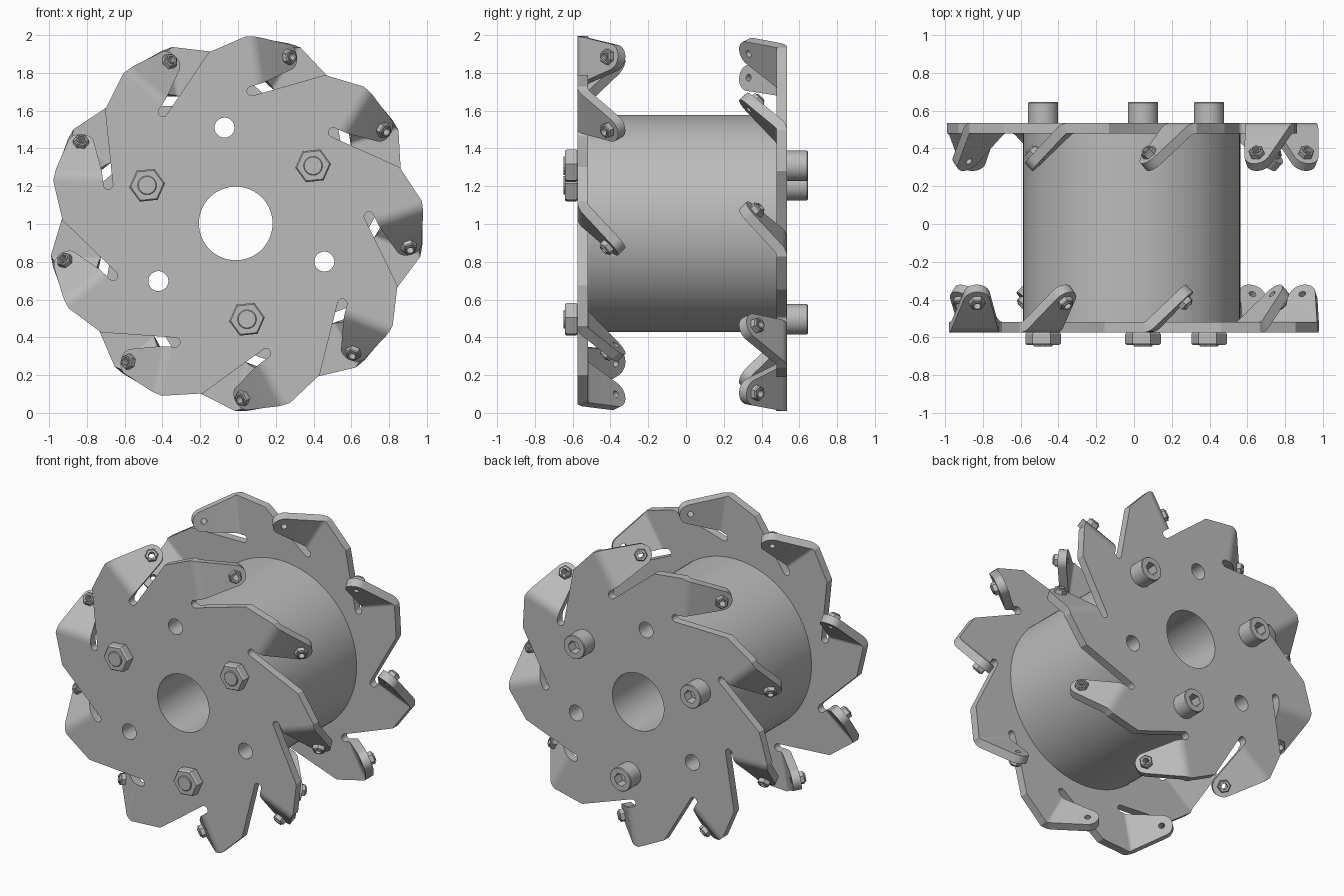
import bpy, bmesh
from math import sin, cos, pi, radians
from mathutils import Matrix, Vector

if "Cube" in bpy.data.objects:
    bpy.data.objects.remove(bpy.data.objects["Cube"])

steel = bpy.data.materials.new("grey_steel")
steel.use_nodes = True
GREY = (0.5, 0.5, 0.5, 1)
steel.diffuse_color = GREY
steel.node_tree.nodes["Principled BSDF"].inputs["Base Color"].default_value = GREY

CENTRE = Vector((-0.012, -0.02, 1.003))
ARMS, STEP, FIRST = 9, 40, 98.3
HALF, THICK = 0.5, 0.055              # drum half length, sheet thickness
MID = -(HALF + THICK / 2)             # middle of the front sheet
HOLE_X, HOLE_T, TIP_R = 0.832, 0.38, 0.07
FOLD_T, BEND_R = 0.1975, 0.06
FOLD_TOP, FOLD_LOW = 0.973, 0.708
BOLT_RING, BOLT_ANGLE = 0.511, 36.7


def frame(angle):
    """Local x points outward, y clockwise, z from front to back along the axle."""
    a = radians(angle)
    m = Matrix(((cos(a), sin(a), 0), (0, 0, 1), (sin(a), -cos(a), 0))).to_4x4()
    return Matrix.Translation(CENTRE) @ m


def finish(mesh):
    mesh.shade_smooth()
    mesh.set_sharp_from_angle(angle=radians(30))


def place(name, mesh, matrix):
    ob = bpy.data.objects.new(name, mesh)
    bpy.context.scene.collection.objects.link(ob)
    ob.matrix_world = matrix
    return ob


def to_mesh(name, bm):
    bmesh.ops.remove_doubles(bm, verts=bm.verts, dist=1e-5)
    bmesh.ops.recalc_face_normals(bm, faces=bm.faces)
    mesh = bpy.data.meshes.new(name)
    bm.to_mesh(mesh)
    bm.free()
    mesh.materials.append(steel)
    finish(mesh)
    return mesh


def turned(name, sides, profile):
    """Solid around local z from (radius, z) rings, capped at both ends."""
    bm = bmesh.new()
    rings = [[bm.verts.new((r * cos(2 * pi * i / sides), r * sin(2 * pi * i / sides), z))
              for i in range(sides)] for r, z in profile]
    for a, b in zip(rings, rings[1:]):
        for i in range(sides):
            j = (i + 1) % sides
            bm.faces.new((a[i], a[j], b[j], b[i]))
    bm.faces.new(rings[0])
    bm.faces.new(rings[-1])
    return to_mesh(name, bm)


def cut(ob, cutters):
    """Subtract (mesh, matrix) cutters from an object and bake the result."""
    helpers = []
    for mesh, matrix in cutters:
        helper = place("cutter", mesh, matrix)
        helper.hide_render = True
        helpers.append(helper)
        mod = ob.modifiers.new("cut", 'BOOLEAN')
        mod.operation, mod.solver, mod.object = 'DIFFERENCE', 'EXACT', helper
    graph = bpy.context.evaluated_depsgraph_get()
    graph.update()
    baked = bpy.data.meshes.new_from_object(ob.evaluated_get(graph))
    ob.modifiers.clear()
    ob.data = baked
    finish(baked)
    for helper in helpers:
        bpy.data.objects.remove(helper)
    return ob


# Sheet plate outline: slot end, leading edge, outer edge and fold of each arm
def plate_mesh():
    slot, slot_r, lead = Vector((0.641, -0.296, 0)), 0.025, radians(42.3)
    arm = []
    for i in range(9):
        a = lead + pi / 2 + pi * i / 8
        arm.append(slot + slot_r * Vector((cos(a), sin(a), 0)))
    arm.reverse()
    # The arc runs from the neighbouring arm's side round to the leading edge
    if arm[0].y > arm[-1].y:
        arm.reverse()
    arm += [Vector((0.917, -0.011, 0)), Vector((FOLD_TOP, FOLD_T, 0)),
            Vector((FOLD_LOW, FOLD_T, 0))]
    bm = bmesh.new()
    verts = []
    for k in range(ARMS):
        turn = Matrix.Rotation(radians(STEP * k), 3, 'Z')
        verts += [bm.verts.new(turn @ p + Vector((0, 0, MID - THICK / 2))) for p in arm]
    face = bm.faces.new(verts)
    new = bmesh.ops.extrude_face_region(bm, geom=[face])["geom"]
    bmesh.ops.translate(bm, vec=(0, 0, THICK),
                        verts=[g for g in new if isinstance(g, bmesh.types.BMVert)])
    return to_mesh("plate", bm)


# Folded tab: bend, tapering sides and a round end about the hole
def tab_mesh():
    tangent, tilt = radians(75.8), pi / 4
    end_w = TIP_R * sin(tangent)
    total = BEND_R * tilt + 0.198 + TIP_R * cos(tangent)
    stations = []                     # y, z, tilt, low x, high x
    for i in range(7):
        b = tilt * i / 6
        f = BEND_R * b / total
        stations.append((FOLD_T + BEND_R * sin(b), MID + BEND_R * (1 - cos(b)), b,
                         FOLD_LOW + f * (HOLE_X - end_w - FOLD_LOW),
                         FOLD_TOP + f * (HOLE_X + end_w - FOLD_TOP)))
    for i in range(9):
        a = tangent * (1 - i / 8)
        q, w = TIP_R * cos(a) * cos(tilt), TIP_R * sin(a)
        stations.append((HOLE_T + q, q - HOLE_T + 0.01, tilt, HOLE_X - w, HOLE_X + w))
    bm = bmesh.new()
    rows = []
    for y, z, b, lo, hi in stations:
        n = Vector((0, sin(b), -cos(b))) * THICK / 2
        rows.append([bm.verts.new(Vector((x, y, z)) + s * n)
                     for x, s in ((lo, 1), (hi, 1), (hi, -1), (lo, -1))])
    for a, b in zip(rows, rows[1:]):
        for i in range(4):
            j = (i + 1) % 4
            bm.faces.new((a[i], a[j], b[j], b[i]))
    bm.faces.new(rows[0])
    bm.faces.new(rows[-1])
    bmesh.ops.remove_doubles(bm, verts=bm.verts, dist=1e-5)
    return to_mesh("tab", bm)


# Local z of this frame leaves the outer face of the tab through its hole
hole_frame = (Matrix.Translation((HOLE_X, HOLE_T, -HOLE_T + 0.01))
              @ Matrix.Rotation(radians(135), 4, 'X').inverted())
pin = turned("pin", 16, [(0.019, -0.2), (0.019, 0.2)])
tab = cut(place("tab", tab_mesh(), Matrix()), [(pin, hole_frame)])
nut = cut(place("small_nut", turned("small_nut", 6, [
    (0.042, 0), (0.042, 0.026), (0.036, 0.031)]), Matrix()), [(pin, Matrix())])
collar = cut(place("collar", turned("collar", 20, [
    (0.027, 0.028), (0.027, 0.038)]), Matrix()), [(pin, Matrix())])
parts = [("tab", tab.data, Matrix()),
         ("small_nut", nut.data, hole_frame @ Matrix.Translation((0, 0, THICK / 2))),
         ("nut_collar", collar.data, hole_frame @ Matrix.Translation((0, 0, THICK / 2)))]
for ob in (tab, nut, collar):
    bpy.data.objects.remove(ob)

# Centre bore and the open bolt holes
bore = turned("bore", 64, [(0.195, -1), (0.195, 1)])
drill = turned("drill", 24, [(0.053, -1), (0.053, 1)])
openings = [(bore, frame(0))]
for k in range(3):
    openings.append((drill, frame(BOLT_ANGLE + 60 + 120 * k)
                     @ Matrix.Translation((BOLT_RING, 0, 0))))

# Two identical sheets, the back one turned over about a radius
plate = plate_mesh()
for side, flip in (("front", Matrix()), ("back", Matrix.Rotation(pi, 4, 'X'))):
    cut(place(side + "_plate", plate, frame(FIRST) @ flip), openings)
    for k in range(ARMS):
        for name, mesh, local in parts:
            place(f"{side}_{name}_{k + 1}", mesh, frame(FIRST + STEP * k) @ flip @ local)

# Drum in two halves
for side, z0, z1 in (("front", -HALF, 0), ("back", 0, HALF)):
    half = turned("drum", 96, [(0.575, z0), (0.575, z1)])
    cut(place(side + "_drum_half", half, frame(0)), openings)

# Three through bolts: socket head at the back, hex nut at the front
face = HALF + THICK
socket = turned("socket", 6, [(0.045, face + 0.045), (0.045, face + 0.3)])
head = turned("bolt_head", 40, [(0.08, face), (0.08, face + 0.105), (0.076, face + 0.11)])
big_nut = turned("bolt_nut", 6, [(0.087, -face - 0.066), (0.095, -face - 0.056),
                                 (0.095, -face - 0.008), (0.089, -face)])
shaft = turned("bolt_shaft", 32, [(0.046, -face - 0.074), (0.05, -face - 0.07), (0.05, face)])
for k in range(3):
    b = BOLT_ANGLE + 120 * k
    at = frame(b) @ Matrix.Translation((BOLT_RING, 0, 0))
    upright = at @ Matrix.Rotation(radians(b - 6), 4, 'Z')
    cut(place(f"bolt_head_{k + 1}", head, at), [(socket, upright)])
    place(f"bolt_nut_{k + 1}", big_nut, upright)
    place(f"bolt_shaft_{k + 1}", shaft, at)
